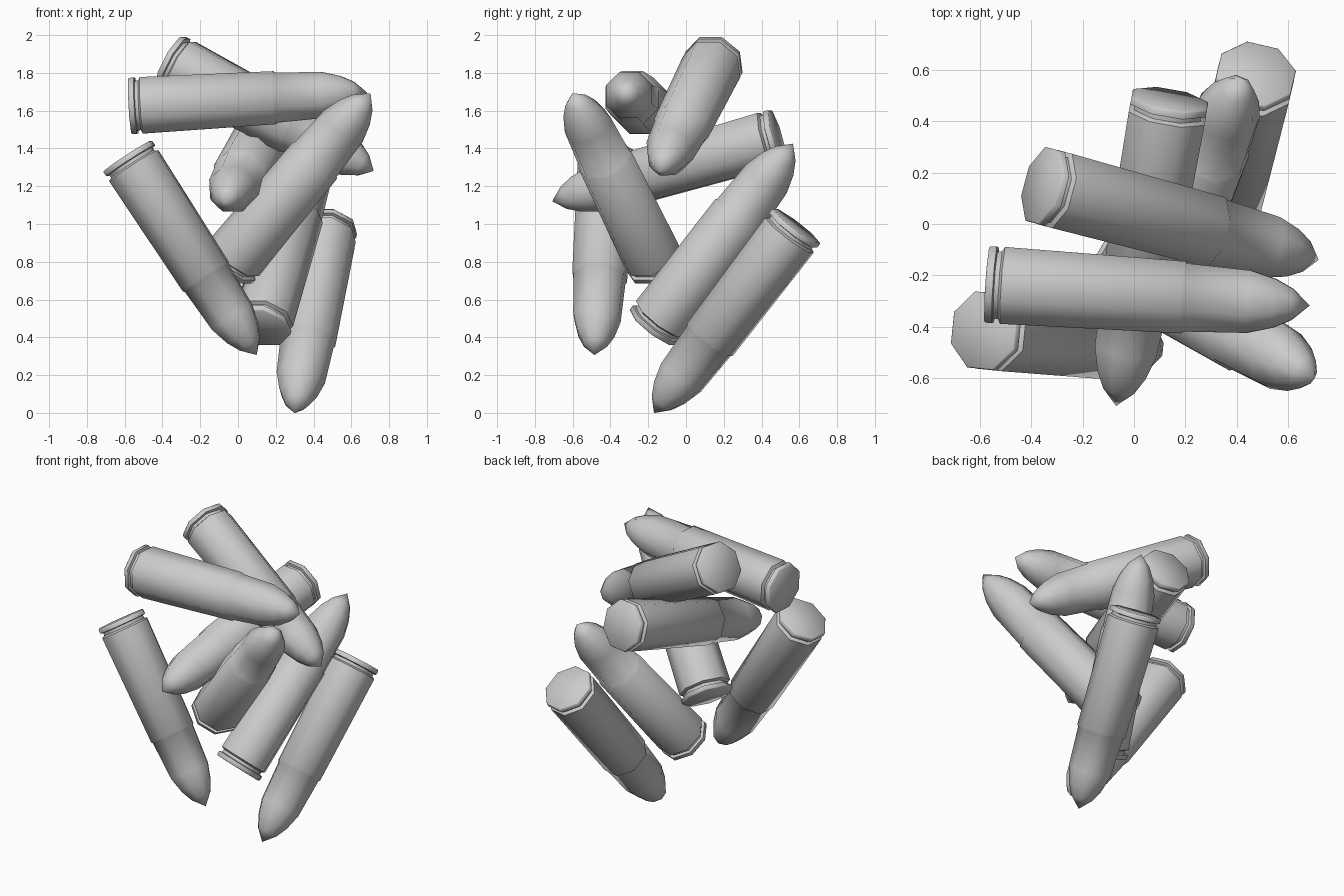
import bpy, bmesh, math
from mathutils import Vector

if "Cube" in bpy.data.objects:
    bpy.data.objects.remove(bpy.data.objects["Cube"])

SIDES = 8
LENGTH = 1.258

# (distance from base, radius): rim, groove, tapered case
CASE = [(0.0, 0.155), (0.006, 0.161), (0.03, 0.161), (0.034, 0.142), (0.052, 0.142),
        (0.062, 0.162), (0.765, 0.152), (0.772, 0.144)]
# rounded bullet nose, closed by a point
BULLET = [(1.02, 0.132), (1.12, 0.103), (1.19, 0.066)]


def cartridge_mesh():
    """Low-sided lathe of the whole cartridge along +Z, base at the origin."""
    bm = bmesh.new()
    rings = []
    for z, r in CASE + BULLET:
        rings.append([bm.verts.new((r * math.cos(a), r * math.sin(a), z))
                      for a in ((i + 0.5) * math.tau / SIDES for i in range(SIDES))])
    for lo, hi in zip(rings, rings[1:]):
        for i in range(SIDES):
            j = (i + 1) % SIDES
            bm.faces.new((lo[i], lo[j], hi[j], hi[i]))
    bm.faces.new(rings[0][::-1])
    tip = bm.verts.new((0, 0, LENGTH))
    for i in range(SIDES):
        bm.faces.new((rings[-1][i], rings[-1][(i + 1) % SIDES], tip))
    bmesh.ops.recalc_face_normals(bm, faces=bm.faces)
    mesh = bpy.data.meshes.new("cartridge")
    bm.to_mesh(mesh)
    bm.free()
    return mesh


# base centre and nose point of every cartridge in the pile
PILE = [
    ((-0.57, -0.235, 1.625), (0.69, -0.318, 1.697)),   # top, lying across
    ((-0.36, 0.15, 1.86), (0.72, -0.14, 1.28)),        # top, sloping right
    ((0.14, 0.485, 1.46), (-0.07, -0.71, 1.12)),       # middle, nose to front
    ((-0.05, -0.16, 0.785), (0.70, -0.60, 1.69)),      # centre, nose up right
    ((-0.585, -0.415, 1.36), (0.10, -0.485, 0.305)),   # left, nose down
    ((0.12, -0.17, 0.45), (0.42, 0.57, 1.43)),         # lower, nose up back
    ((0.475, 0.585, 0.99), (0.30, -0.165, 0.005)),     # right, nose down
]

mesh = cartridge_mesh()
for n, (base, nose) in enumerate(PILE, 1):
    ob = bpy.data.objects.new(f"cartridge_{n}", mesh)
    bpy.context.collection.objects.link(ob)
    axis = Vector(nose) - Vector(base)
    ob.rotation_euler = axis.to_track_quat('Z', 'Y').to_euler()
    ob.location = base

# smooth sides with crisp rim and case mouth
bpy.context.view_layer.objects.active = ob
ob.select_set(True)
bpy.ops.object.shade_smooth_by_angle(angle=math.radians(48))
